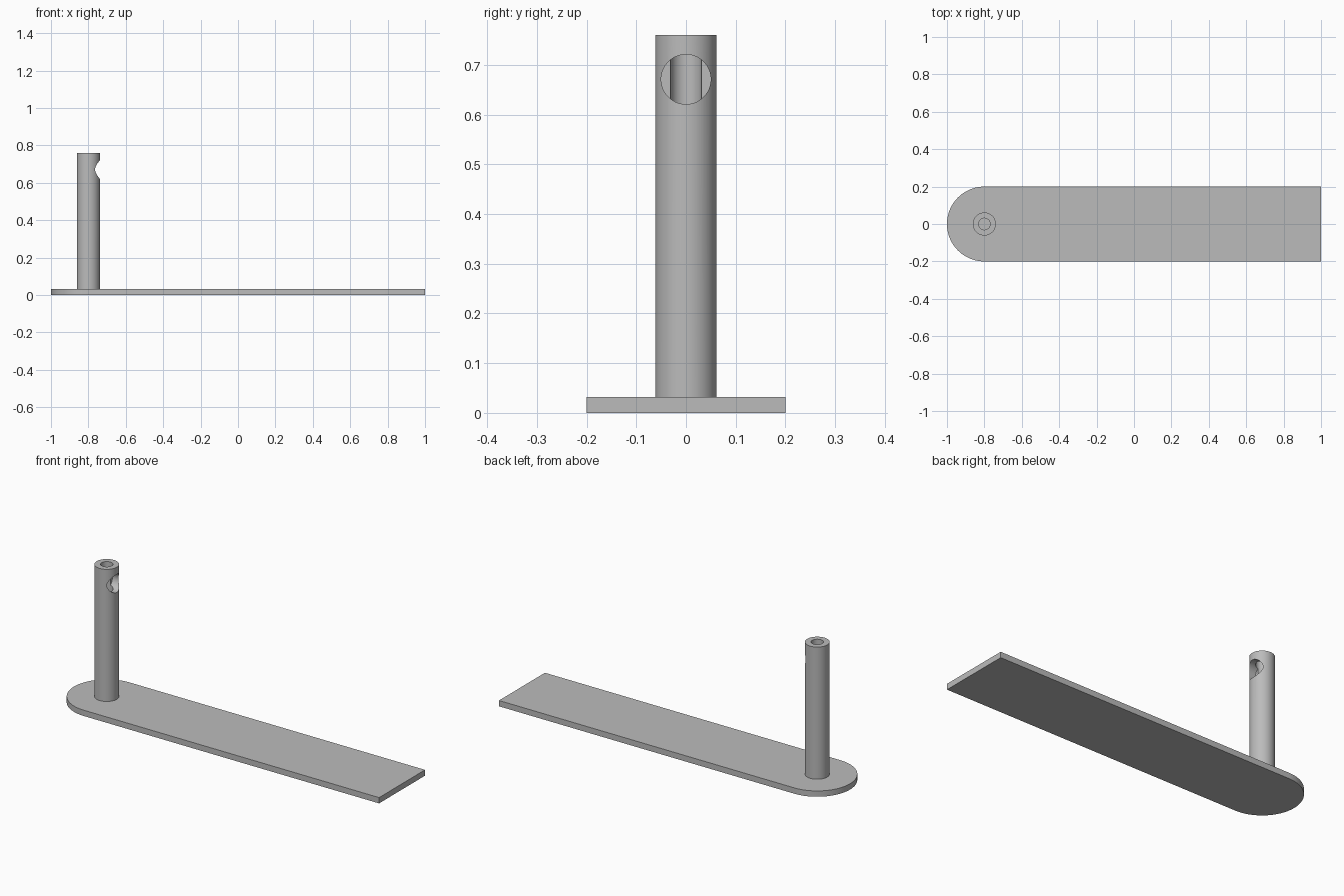
import bpy, bmesh
from math import pi, cos, sin, radians

cube = bpy.data.objects.get("Cube")
if cube:
    bpy.data.objects.remove(cube, do_unlink=True)

POST_X = -0.8
PLATE_TOP = 0.032
POST_TOP = 0.76

grey = bpy.data.materials.new("plain grey")
grey.use_nodes = True
colour = (0.5, 0.5, 0.5, 1)
grey.diffuse_color = colour
grey.node_tree.nodes["Principled BSDF"].inputs["Base Color"].default_value = colour


def finish(obj):
    """Smooth the round walls and keep the edges crisp."""
    bpy.ops.object.select_all(action="DESELECT")
    obj.select_set(True)
    bpy.context.view_layer.objects.active = obj
    bpy.ops.object.shade_smooth_by_angle(angle=radians(30))


def cylinder(name, radius, depth, location, rotation=(0, 0, 0)):
    bpy.ops.mesh.primitive_cylinder_add(vertices=96, radius=radius, depth=depth,
                                        location=location, rotation=rotation)
    obj = bpy.context.object
    obj.name = name
    obj.data.materials.append(grey)
    return obj


# Base plate: rectangle with one full-round end
outline = [(1, -0.2), (1, 0.2)]
outline += [(POST_X + 0.2 * cos(a), 0.2 * sin(a))
            for a in (pi / 2 + pi * i / 48 for i in range(49))]
bm = bmesh.new()
face = bm.faces.new([bm.verts.new((x, y, 0)) for x, y in outline])
top = bmesh.ops.extrude_face_region(bm, geom=[face])["geom"]
bmesh.ops.translate(bm, vec=(0, 0, PLATE_TOP),
                    verts=[v for v in top if isinstance(v, bmesh.types.BMVert)])
bmesh.ops.recalc_face_normals(bm, faces=bm.faces)
mesh = bpy.data.meshes.new("base_plate")
bm.to_mesh(mesh)
bm.free()
plate = bpy.data.objects.new("base_plate", mesh)
bpy.context.collection.objects.link(plate)
mesh.materials.append(grey)
finish(plate)

# Upright post standing on the plate
post = cylinder("post", 0.0615, POST_TOP - PLATE_TOP,
                (POST_X, 0, (POST_TOP + PLATE_TOP) / 2))

# Vertical bore, and a side hole that stops at the post axis
bore = cylinder("bore_cutter", 0.031, 1, (POST_X, 0, 0.45))
side_hole = cylinder("side_hole_cutter", 0.05, 0.2, (POST_X + 0.1, 0, 0.671),
                     (0, pi / 2, 0))
for cutter in (bore, side_hole):
    cut = post.modifiers.new(cutter.name, "BOOLEAN")
    cut.operation = "DIFFERENCE"
    cut.solver = "EXACT"
    cut.object = cutter
    bpy.context.view_layer.objects.active = post
    bpy.ops.object.modifier_apply(modifier=cut.name)
    bpy.data.objects.remove(cutter, do_unlink=True)

# Open the underside where the post meets the plate
bm = bmesh.new()
bm.from_mesh(post.data)
low = min(v.co.z for v in bm.verts) + 0.001
bmesh.ops.delete(bm, context="FACES",
                 geom=[f for f in bm.faces if all(v.co.z < low for v in f.verts)])
bm.to_mesh(post.data)
bm.free()
finish(post)
